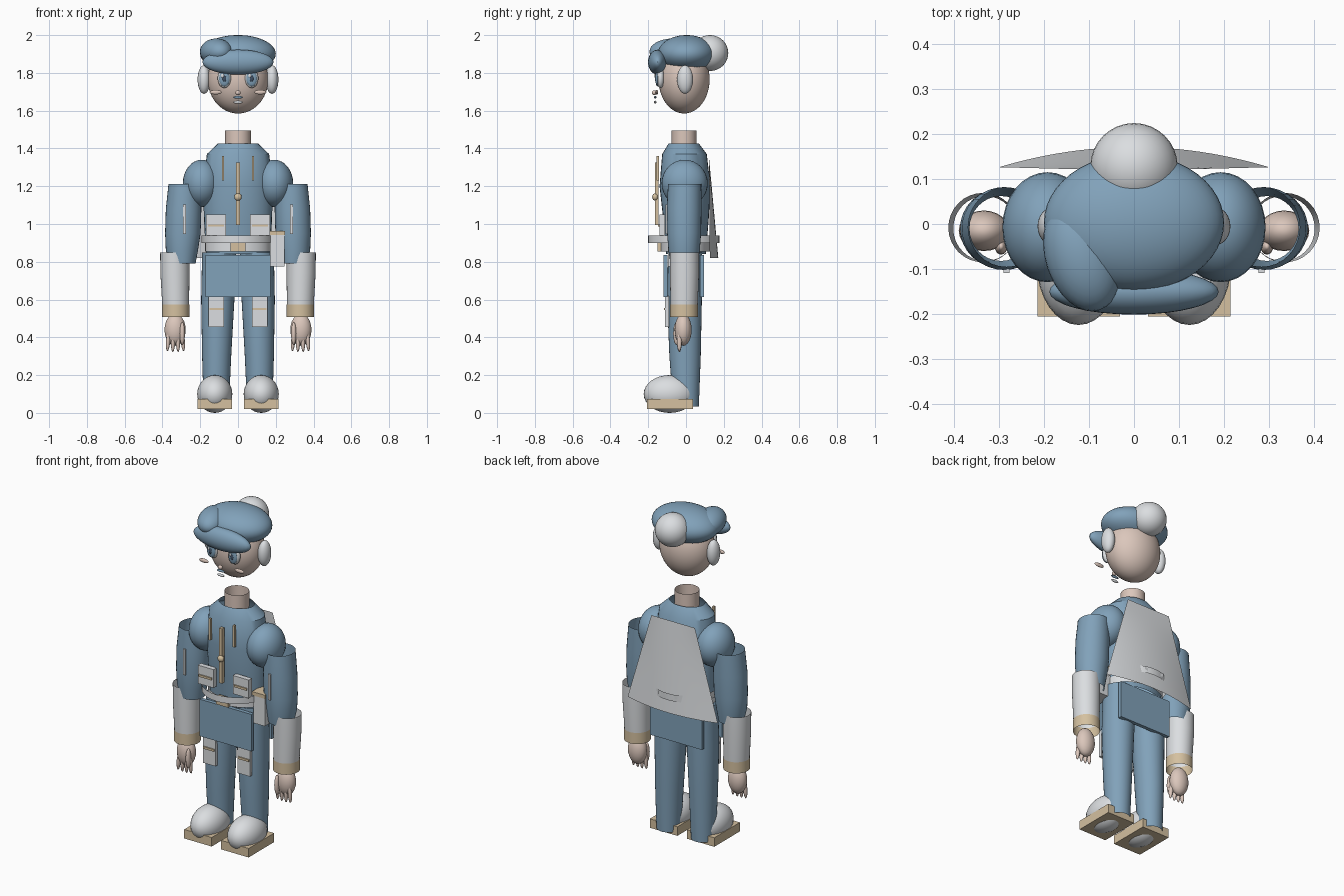
import bpy, bmesh, math
from mathutils import Matrix

old = bpy.data.objects.get("Cube")
if old:
    bpy.data.objects.remove(old, do_unlink=True)


def material(name, *rgb):
    m = bpy.data.materials.new(name)
    m.use_nodes = True
    m.diffuse_color = (*rgb, 1)
    m.node_tree.nodes["Principled BSDF"].inputs["Base Color"].default_value = (*rgb, 1)
    return m


BLUE = material("dusty blue", .22, .36, .49)
WHITE = material("off white", .71, .73, .75)
TAN = material("tan", .66, .53, .35)
SKIN = material("skin", .71, .57, .5)
DARK = material("dark slate", .05, .08, .13)
made = []


def finish(name, bm, mat):
    mesh = bpy.data.meshes.new(name)
    bm.to_mesh(mesh)
    bm.free()
    mesh.materials.append(mat)
    ob = bpy.data.objects.new(name, mesh)
    bpy.context.collection.objects.link(ob)
    made.append(ob)


def ball(name, mat, loc, radii, turn=0, tilt=0, seg=32):
    bm = bmesh.new()
    rot = Matrix.Rotation(turn, 4, 'Z') @ Matrix.Rotation(tilt, 4, 'Y')
    mtx = Matrix.Translation(loc) @ rot @ Matrix.Diagonal((*radii, 1))
    bmesh.ops.create_uvsphere(bm, u_segments=seg, v_segments=seg // 2, radius=1, matrix=mtx)
    finish(name, bm, mat)


def box(name, mat, loc, size):
    bm = bmesh.new()
    bmesh.ops.create_cube(bm, size=1, matrix=Matrix.Translation(loc) @ Matrix.Diagonal((*size, 1)))
    finish(name, bm, mat)


def tube(name, mat, rings, seg=32):
    """Open loft through rings (z, cx, cy, rx, ry), listed top to bottom."""
    bm = bmesh.new()
    loops = []
    for z, cx, cy, rx, ry in rings:
        angles = [math.tau * i / seg for i in range(seg)]
        loops.append([bm.verts.new((cx + rx * math.cos(a), cy + ry * math.sin(a), z)) for a in angles])
    for a, b in zip(loops, loops[1:]):
        for i in range(seg):
            j = (i + 1) % seg
            bm.faces.new((a[i], b[i], b[j], a[j]))
    finish(name, bm, mat)


def sheet(name, mat, point, nu, nv):
    """Curved panel from point(u, v), with u and v from 0 to 1, facing back."""
    bm = bmesh.new()
    g = [[bm.verts.new(point(i / nu, j / nv)) for i in range(nu + 1)] for j in range(nv + 1)]
    for j in range(nv):
        for i in range(nu):
            bm.faces.new((g[j][i], g[j][i + 1], g[j + 1][i + 1], g[j + 1][i]))
    finish(name, bm, mat)


# Head, cap and face centre
ball("head", SKIN, (0, -.01, 1.765), (.16, .135, .18), seg=48)
ball("cap_crown", BLUE, (0, .003, 1.901), (.2, .152, .099), seg=48)
ball("cap_fold", BLUE, (-.115, -.07, 1.912), (.082, .127, .07), turn=.3)
ball("cap_brim", BLUE, (0, -.15, 1.857), (.188, .051, .066))
ball("cap_pompom", WHITE, (0, .127, 1.905), (.097, .097, .095))
ball("nose", SKIN, (0, -.168, 1.695), (.014, .013, .013), seg=16)
ball("upper_lip", BLUE, (0, -.163, 1.671), (.027, .007, .007), seg=16)
ball("lower_lip", WHITE, (0, -.163, 1.645), (.025, .007, .008), seg=16)

# Neck and torso
tube("neck", SKIN, [(1.495, 0, -.01, .068, .066), (1.4, 0, -.01, .068, .066)])
tube("torso", BLUE, [(1.427, 0, -.012, .105, .08), (1.37, 0, -.008, .165, .118),
                     (1.2, 0, -.005, .185, .135), (1.02, 0, 0, .18, .12),
                     (.84, 0, 0, .17, .105)])

# Belts, buckle, skirt panels and pouch
tube("upper_belt", WHITE, [(.94, 0, -.012, .192, .19), (.9, 0, -.012, .192, .19)])
tube("lower_belt", WHITE, [(.9, 0, -.005, .175, .13), (.855, 0, -.005, .175, .13)])
box("buckle", TAN, (0, -.137, .878), (.08, .03, .048))
for name, y in (("front_panel", -.108), ("back_panel", .085)):
    box(name, BLUE, (0, y, .725), (.345, .022, .222))
box("hip_pouch", WHITE, (.207, -.045, .865), (.076, .1, .18))
box("hip_pouch_flap", TAN, (.205, -.045, .953), (.086, .108, .022))

# Jacket fastening
box("zipper", TAN, (0, -.155, 1.16), (.02, .02, .33))
ball("zipper_pull", TAN, (0, -.163, 1.143), (.02, .016, .02), seg=16)


# Cape and its curved trim
def cape(u, v):
    s = 2 * u - 1
    return (s * (.145 + .155 * v), .122 + .004 * v + .045 * (1 - s * s) * v, 1.35 - .53 * v)


def cape_trim(u, v):
    s = 2 * u - 1
    return (.065 * s, .172, .925 - .018 * v + .012 * s * s)


sheet("cape", WHITE, cape, 24, 8)
sheet("cape_trim", WHITE, cape_trim, 12, 1)

for side, s in (("left", 1), ("right", -1)):
    # Face features
    ball(side + "_ear", WHITE, (s * .18, -.005, 1.765), (.034, .042, .076))
    ball(side + "_eye", WHITE, (s * .072, -.135, 1.772), (.036, .022, .052), seg=24)
    ball(side + "_iris", BLUE, (s * .072, -.152, 1.77), (.028, .01, .041), seg=24)
    ball(side + "_pupil", DARK, (s * .072, -.16, 1.77), (.01, .005, .017), seg=16)
    ball(side + "_eye_glint", WHITE, (s * .072 - .01, -.164, 1.785), (.008, .003, .01), seg=12)
    ball(side + "_cheek", SKIN, (s * .118, -.155, 1.698), (.032, .008, .012), seg=16)

    # Arm
    ball(side + "_shoulder", BLUE, (s * .192, -.007, 1.215), (.1, .122, .125))
    tube(side + "_sleeve", BLUE, [(1.213, s * .283, -.007, .085, .088), (1.08, s * .288, -.01, .094, .092),
                                  (.95, s * .292, -.01, .094, .09), (.86, s * .297, -.01, .085, .083),
                                  (.79, s * .295, -.01, .07, .072)])
    box(side + "_sleeve_stripe", WHITE, (s * .283, -.102, 1.025), (.014, .014, .155))
    tube(side + "_cuff", WHITE, [(.848, s * .335, -.008, .077, .077), (.74, s * .334, -.008, .077, .077),
                                 (.57, s * .33, -.01, .071, .072)])
    tube(side + "_cuff_band", TAN, [(.575, s * .33, -.01, .073, .074), (.508, s * .33, -.01, .073, .074)])

    # Hand
    ball(side + "_palm", SKIN, (s * .333, -.015, .44), (.056, .045, .085), seg=24)
    for i in range(4):
        x = s * (.292 + .026 * i)
        ball(f"{side}_finger_{i + 1}", SKIN, (x, -.035, .375 + .004 * abs(i - 1.5)),
             (.011, .013, .055), tilt=s * .05 * (1.5 - i), seg=16)
    ball(side + "_thumb", SKIN, (s * .295, -.05, .42), (.014, .018, .06), seg=16)

    # Leg and shoe
    tube(side + "_leg", BLUE, [(.85, s * .1, -.005, .09, .09), (.6, s * .107, -.008, .088, .092),
                               (.3, s * .113, -.005, .077, .083), (.035, s * .115, 0, .067, .068)])
    ball(side + "_shoe", WHITE, (s * .123, -.087, .1), (.093, .137, .1))
    box(side + "_sole", TAN, (s * .123, -.084, .047), (.183, .243, .054))

    # Pockets and piping
    box(side + "_chest_pocket", WHITE, (s * .117, -.125, .995), (.105, .03, .11))
    box(side + "_chest_pocket_trim", TAN, (s * .117, -.143, .992), (.084, .008, .013))
    box(side + "_leg_pocket", WHITE, (s * .115, -.1, .537), (.083, .02, .165))
    box(side + "_leg_pocket_trim", TAN, (s * .115, -.113, .55), (.074, .008, .013))
    box(side + "_chest_piping", TAN, (s * .08, -.15, 1.295), (.012, .014, .13))

# Smooth shading with sharp edges kept
for ob in bpy.context.selected_objects:
    ob.select_set(False)
for ob in made:
    ob.select_set(True)
bpy.context.view_layer.objects.active = made[0]
bpy.ops.object.shade_smooth_by_angle(angle=math.radians(35))
